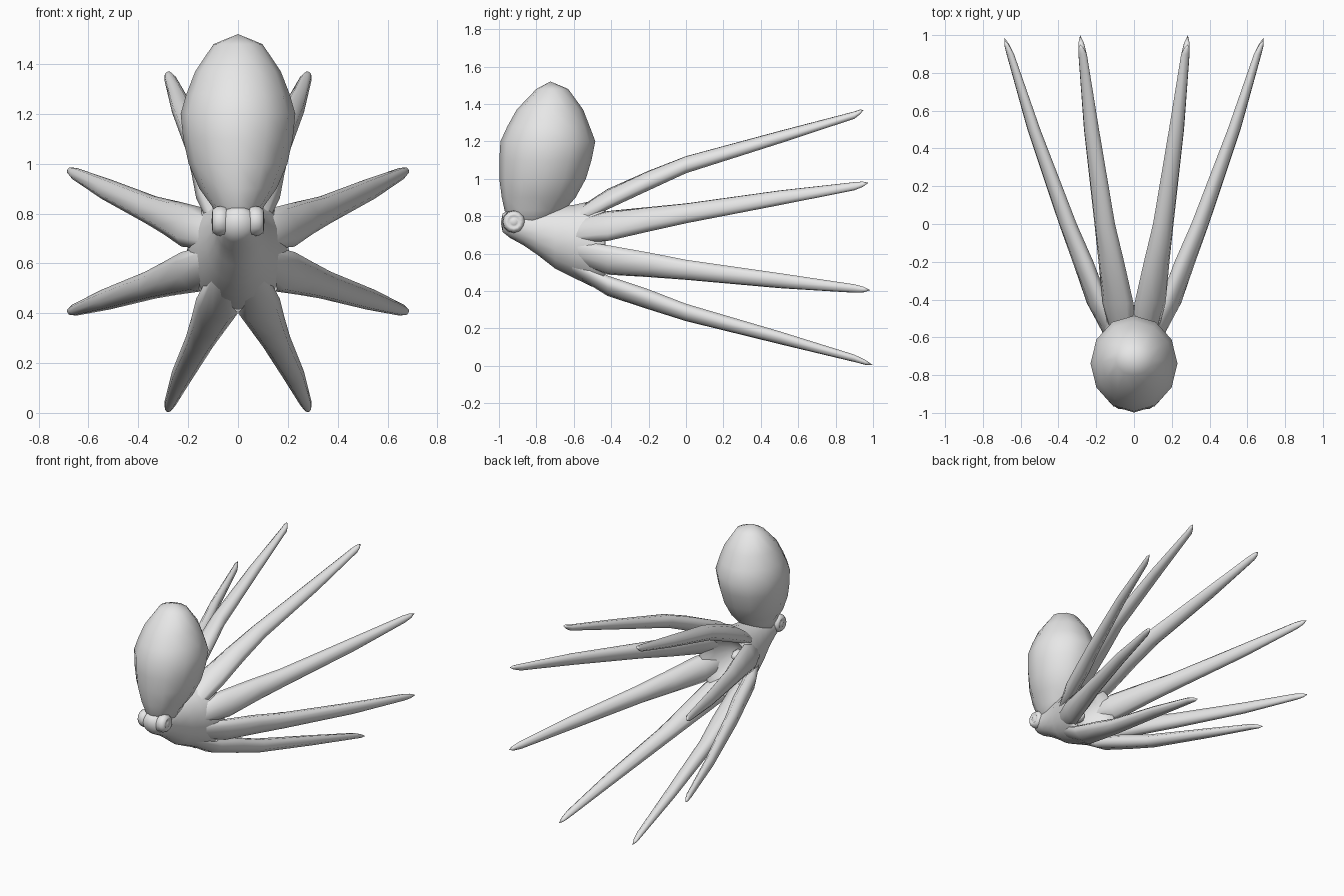
import bpy, bmesh, math
from mathutils import Vector

skin = bpy.data.materials.new("pale grey skin")
skin.diffuse_color = (0.8, 0.8, 0.8, 1)


def loft(name, rings, start, end, sides):
    """Skin a row of elliptical rings (centre, u axis, v axis), closed by a point at each end."""
    bm = bmesh.new()
    loops = []
    for c, u, v in rings:
        loop = []
        for i in range(sides):
            a = 2 * math.pi * i / sides
            loop.append(bm.verts.new(Vector(c) + Vector(u) * math.cos(a) + Vector(v) * math.sin(a)))
        loops.append(loop)
    for a, b in zip(loops, loops[1:]):
        for i in range(sides):
            j = (i + 1) % sides
            bm.faces.new((a[i], a[j], b[j], b[i]))
    for loop, tip in ((loops[0], start), (loops[-1], end)):
        t = bm.verts.new(tip)
        for i in range(sides):
            bm.faces.new((loop[i], loop[(i + 1) % sides], t))
    bmesh.ops.recalc_face_normals(bm, faces=bm.faces)
    for f in bm.faces:
        f.smooth = True
    me = bpy.data.meshes.new(name)
    bm.to_mesh(me)
    bm.free()
    me.materials.append(skin)
    ob = bpy.data.objects.new(name, me)
    bpy.context.collection.objects.link(ob)
    return ob


# mantle: z, front y, back y, half width
mantle = [(0.76, -0.93, -0.72, 0.08), (0.83, -0.97, -0.65, 0.105),
          (0.90, -0.985, -0.59, 0.155), (1.00, -0.998, -0.535, 0.198),
          (1.10, -0.998, -0.505, 0.22), (1.20, -0.992, -0.485, 0.23),
          (1.28, -0.955, -0.515, 0.207), (1.37, -0.905, -0.55, 0.172),
          (1.48, -0.80, -0.63, 0.098)]
loft("mantle",
     [((0, (f + b) / 2, z), (0, (b - f) / 2, 0), (w, 0, 0)) for z, f, b, w in mantle],
     (0, -0.83, 0.73), (0, -0.725, 1.52), 12)

# head widening into the arm web, then turning inward to a hollow: y, centre z, half width, half height
body = [(-0.98, 0.765, 0.05, 0.05), (-0.94, 0.758, 0.08, 0.075),
        (-0.87, 0.74, 0.09, 0.095), (-0.79, 0.715, 0.105, 0.125),
        (-0.70, 0.685, 0.13, 0.165), (-0.60, 0.665, 0.16, 0.195),
        (-0.50, 0.652, 0.193, 0.23), (-0.44, 0.65, 0.205, 0.245),
        (-0.43, 0.65, 0.18, 0.22), (-0.50, 0.655, 0.13, 0.16),
        (-0.57, 0.66, 0.07, 0.085)]
loft("head_and_web",
     [((0, y, z), (w, 0, 0), (0, 0, h)) for y, z, w, h in body],
     (0, -0.99, 0.765), (0, -0.60, 0.66), 16)

# mouth at the bottom of the hollow
mouth = [(-0.60, 0.035), (-0.56, 0.033), (-0.53, 0.02)]
loft("mouth",
     [((0, y, 0.66), (r, 0, 0), (0, 0, r)) for y, r in mouth],
     (0, -0.61, 0.66), (0, -0.515, 0.66), 10)

# arms: centre x and z at each station along y, and the tip
stations = [-0.64, -0.42, -0.20, 0.0, 0.5, 0.90]
tangent_r = [0.06, 0.088, 0.072, 0.058, 0.043, 0.024]
radial_r = [0.035, 0.05, 0.053, 0.047, 0.034, 0.020]
arms = {
    "top": ([(0.05, 0.76), (0.085, 0.89), (0.12, 0.99), (0.155, 1.075), (0.225, 1.222), (0.272, 1.34)],
            (0.285, 0.95, 1.368)),
    "upper": ([(0.09, 0.71), (0.19, 0.747), (0.27, 0.783), (0.35, 0.815), (0.53, 0.898), (0.655, 0.96)],
              (0.685, 0.975, 0.978)),
    "lower": ([(0.09, 0.62), (0.19, 0.566), (0.27, 0.54), (0.35, 0.513), (0.53, 0.455), (0.655, 0.413)],
              (0.685, 0.985, 0.404)),
    "bottom": ([(0.05, 0.55), (0.085, 0.428), (0.12, 0.355), (0.155, 0.285), (0.225, 0.15), (0.272, 0.04)],
               (0.285, 1.0, 0.003)),
}
for label, (path, tip) in arms.items():
    for side, s in (("right", 1), ("left", -1)):
        rings = []
        for y, (x, z), rt, rr in zip(stations, path, tangent_r, radial_r):
            out = Vector((s * x, 0, z - 0.66)).normalized()
            across = Vector((-out.z, 0, out.x))
            rings.append(((s * x, y, z), out * rr, across * rt))
        # blunt shoulder just before the tip
        c, u, v = rings[-1]
        rings.append((Vector(c).lerp(Vector((s * tip[0], tip[1], tip[2])), 0.6), u * 0.65, v * 0.65))
        x0, z0 = path[0]
        loft(f"{label}_arm_{side}", rings, (s * x0 * 0.8, -0.68, z0),
             (s * tip[0], tip[1], tip[2]), 8)

# eyes: raised rim with a small domed pupil
eye = [(0.05, 0.062), (0.085, 0.058), (0.102, 0.046), (0.104, 0.034), (0.098, 0.027), (0.104, 0.018)]
for side, s in (("right", 1), ("left", -1)):
    loft(f"eye_{side}",
         [((s * x, -0.92, 0.77), (0, r, 0), (0, 0, r)) for x, r in eye],
         (s * 0.03, -0.92, 0.77), (s * 0.107, -0.92, 0.77), 12)
